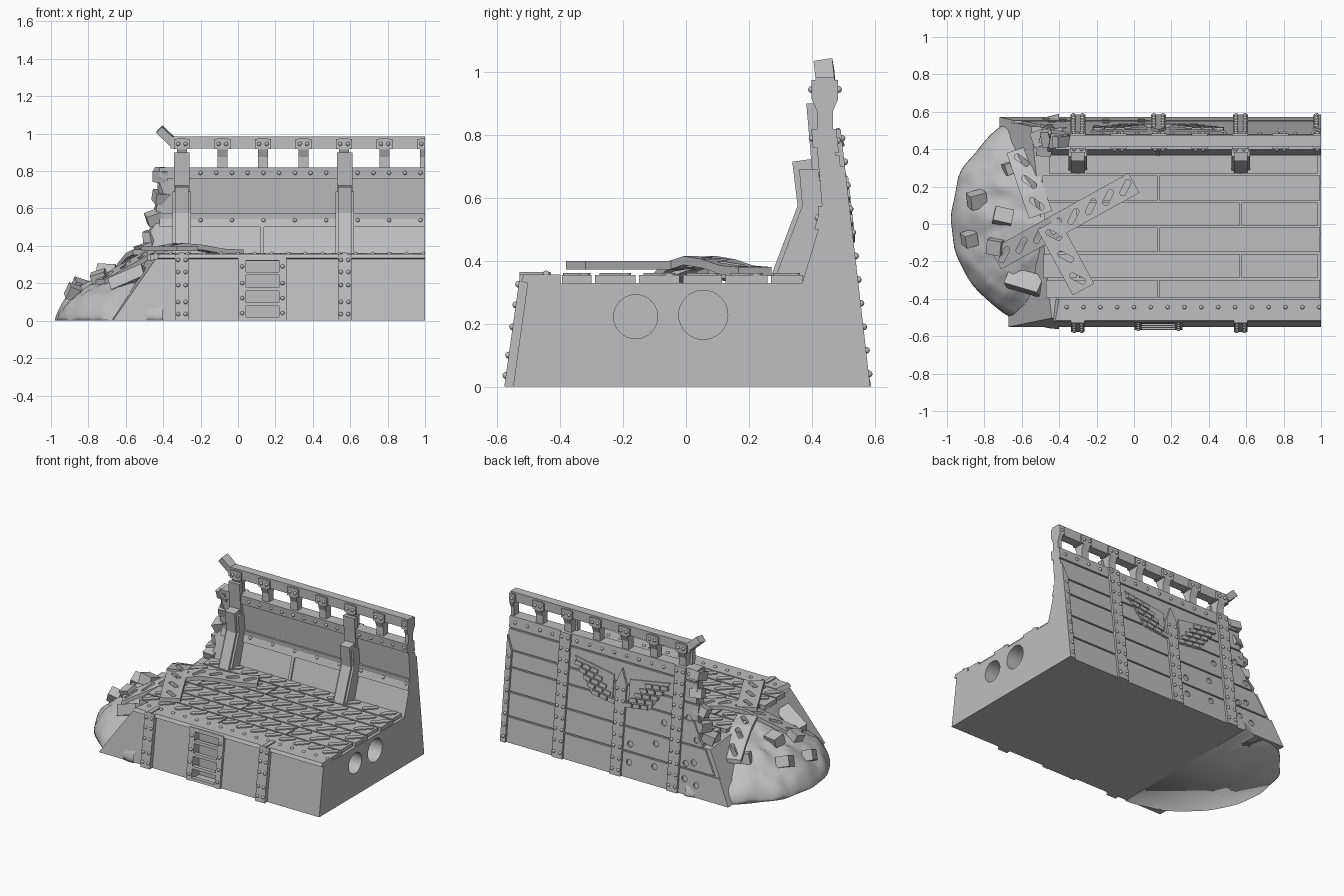
import bpy, bmesh, math, random
from mathutils import Vector, Matrix, Euler, noise

random.seed(4)
if "Cube" in bpy.data.objects:
    bpy.data.objects.remove(bpy.data.objects["Cube"])

stone = bpy.data.materials.new("stone grey")
stone.use_nodes = True
GREY = (0.52, 0.52, 0.52, 1)
stone.diffuse_color = GREY
stone.node_tree.nodes["Principled BSDF"].inputs["Base Color"].default_value = GREY


# ---- helpers ----
def finish(bm, name, smooth=False):
    bmesh.ops.recalc_face_normals(bm, faces=bm.faces[:])
    for f in bm.faces:
        f.smooth = smooth
    me = bpy.data.meshes.new(name)
    bm.to_mesh(me)
    bm.free()
    me.materials.append(stone)
    ob = bpy.data.objects.new(name, me)
    bpy.context.collection.objects.link(ob)
    return ob


def loft(bm, a, b):
    va, vb = [bm.verts.new(p) for p in a], [bm.verts.new(p) for p in b]
    bm.faces.new(va)
    bm.faces.new(vb[::-1])
    for i in range(len(va)):
        j = (i + 1) % len(va)
        bm.faces.new((va[i], vb[i], vb[j], va[j]))


def side_prism(bm, pts, x0, x1):
    """Extrude a (y, z) profile along x; x0 may be a list for a ragged end."""
    xs = x0 if isinstance(x0, list) else [x0] * len(pts)
    loft(bm, [(x, y, z) for x, (y, z) in zip(xs, pts)], [(x1, y, z) for y, z in pts])


def box(bm, c, s, rot=(0, 0, 0)):
    m = Matrix.LocRotScale(Vector(c), Euler(rot), Vector(s))
    bmesh.ops.create_cube(bm, size=1, matrix=m)


def slot(bm, x, y, half, w, z0, z1, ang=math.pi / 4):
    """Rounded diagonal slot shape."""
    ring = []
    for k in range(12):
        a = math.tau * (k + 0.5) / 12
        u, v = w * math.cos(a) + math.copysign(half, math.cos(a)), w * math.sin(a)
        ring.append((x + u * math.cos(ang) - v * math.sin(ang), y + u * math.sin(ang) + v * math.cos(ang)))
    loft(bm, [(p, q, z0) for p, q in ring], [(p, q, z1) for p, q in ring])


def cylinder(bm, c, r, depth, axis):
    rot = Vector((0, 0, 1)).rotation_difference(Vector(axis)).to_matrix().to_4x4()
    bmesh.ops.create_cone(bm, cap_ends=True, segments=32, radius1=r, radius2=r, depth=depth,
                          matrix=Matrix.Translation(c) @ rot)


def cut(ob, bm):
    tool = finish(bm, "cutter")
    mod = ob.modifiers.new("cut", 'BOOLEAN')
    mod.operation, mod.solver, mod.object = 'DIFFERENCE', 'EXACT', tool
    dg = bpy.context.evaluated_depsgraph_get()
    ob.data = bpy.data.meshes.new_from_object(ob.evaluated_get(dg))
    ob.modifiers.clear()
    bpy.data.objects.remove(tool)


def front_y(z): return -0.55 + 0.14 * z
def back_y(z): return 0.56 - 0.115 * z
def inner_y(z): return 0.37 + 0.3 * (z - 0.33) if z < 0.545 else 0.435 - 0.085 * (z - 0.545)


def strip(bm, face_y, zs, out, x0, x1):
    """Slab lying on a sloped face, standing out by 'out'."""
    pts = [(face_y(z) + out, z) for z in zs]
    side_prism(bm, pts + [(face_y(z) - out * 0.5, z) for z in zs[::-1]], x0, x1)


rivets = []
BAYS = (-0.3, 0.57)

# ---- base with pipe sockets and vent recess ----
bm = bmesh.new()
side_prism(bm, [(front_y(0), 0), (front_y(0.33), 0.33), (back_y(0.33), 0.33), (back_y(0), 0)],
           [-0.67, -0.44, -0.55, -0.72], 1)
base = finish(bm, "base")
bm = bmesh.new()
cylinder(bm, (1, -0.16, 0.222), 0.07, 0.24, (1, 0, 0))
cylinder(bm, (1, 0.055, 0.228), 0.078, 0.24, (1, 0, 0))
box(bm, (0.13, -0.53, 0.165), (0.18, 0.1, 0.31))
cut(base, bm)

# ---- leaning rear wall with broken end ----
bm = bmesh.new()
zs = [0.33, 0.43, 0.48, 0.545, 0.6, 0.68, 0.74, 0.82]
ragged = [-0.48, -0.45, -0.47, -0.42, -0.44, -0.4, -0.42, -0.41]
side_prism(bm, [(inner_y(z), z) for z in zs] + [(back_y(z), z) for z in zs[::-1]],
           ragged + [x - 0.01 for x in ragged[::-1]], 1)
finish(bm, "rear_wall")

# ---- inner bands, seam bar and bay braces ----
bm = bmesh.new()
strip(bm, inner_y, [0.5, 0.545, 0.575], -0.013, -0.42, 1)
strip(bm, inner_y, [0.76, 0.82], -0.013, -0.42, 1)
strip(bm, inner_y, [0.335, 0.5], -0.01, 0.12, 0.14)
finish(bm, "inner_bands")
for i in range(15):
    x = -0.2 + i * 0.084
    rivets.append((x, inner_y(0.79) - 0.013, 0.79))
    if i % 2 == 0:
        rivets.append((x, inner_y(0.54) - 0.013, 0.537))
bm = bmesh.new()
for x in BAYS:
    side_prism(bm, [(0.27, 0.35), (0.355, 0.575), (0.338, 0.715), (0.41, 0.725), (0.44, 0.56), (0.38, 0.35)],
               x - 0.036, x + 0.036)
    side_prism(bm, [(0.285, 0.35), (0.37, 0.575), (0.36, 0.69), (0.42, 0.69), (0.44, 0.56), (0.38, 0.35)],
               x - 0.05, x + 0.05)
    strip(bm, inner_y, [0.69, 0.9], -0.022, x - 0.042, x + 0.042)
finish(bm, "inner_braces")

# ---- top rail, posts and snapped end ----
bm = bmesh.new()
box(bm, (0.32, 0.442, 0.953), (1.36, 0.06, 0.064))
box(bm, (-0.385, 0.442, 0.99), (0.1, 0.06, 0.045), (0.2, 0.75, 0.1))
for i in range(7):
    x = -0.3 + i * 0.2167
    r = min(x + 0.042, 1)
    y = 0.442
    side_prism(bm, [(y - 0.042, 0.915), (y - 0.042, 0.975), (y + 0.042, 0.975), (y + 0.042, 0.915),
                    (y + 0.025, 0.875), (y + 0.025, 0.8), (y - 0.025, 0.8), (y - 0.025, 0.875)],
               x - 0.026, min(x + 0.026, 1))
    box(bm, ((x - 0.042 + r) / 2, y, 0.945), (r - x + 0.042, 0.084, 0.055))
    for dx in (-0.02, 0.02):
        if x + dx < 1:
            rivets += [(x + dx, y + s * 0.043, 0.945) for s in (-1, 1)]
finish(bm, "top_rail")

# ---- back cladding with shot holes ----
bm = bmesh.new()
rows = [(0, 0.165), (0.175, 0.325), (0.335, 0.485), (0.495, 0.595), (0.605, 0.735), (0.745, 0.82)]
lefts = [-0.72, -0.6, -0.5, -0.45, -0.43, -0.42]
for (a, b), x in zip(rows, lefts):
    side_prism(bm, [(back_y(a) + 0.012, a), (back_y(b) + 0.012, b), (back_y(b) - 0.005, b), (back_y(a) - 0.005, a)],
               [x, x + 0.08 if a < 0.4 else x, x + 0.08 if a < 0.4 else x, x], 1)
cladding = finish(bm, "back_cladding")
bm = bmesh.new()
for x, z in [(0.04, 0.1), (-0.15, 0.27), (-0.38, 0.5), (-0.15, 0.12), (0.04, 0.22), (-0.38, 0.2),
             (-0.44, 0.22), (-0.38, 0.1), (-0.47, 0.08), (-0.45, 0.37), (-0.2, 0.42)]:
    cylinder(bm, (x, back_y(z), z), 0.02, 0.06, (0, 1, 0.1))
cut(cladding, bm)

# ---- back pilasters: two full height, two pointed ----
bm = bmesh.new()
for x, top in [(-0.3, 0.82), (0.57, 0.82), (0.13, 0.6), (1, 0.6)]:
    r = min(x + 0.04, 1)
    strip(bm, back_y, [0, top], 0.026, x - 0.04, r)
    if top < 0.8:
        tri = [(x - 0.04, 0.6), (min(x + 0.04, 1), 0.6), (x, 0.7)]
        loft(bm, [(p, back_y(z) + 0.026, z) for p, z in tri], [(p, back_y(z), z) for p, z in tri])
    z = 0.04
    while z < top:
        rivets += [(x + d, back_y(z) + 0.027, z) for d in (-0.024, 0.024) if x + d < 1]
        z += 0.075
for i in range(15):
    rivets.append((-0.36 + i * 0.094, back_y(0.78) + 0.012, 0.782))
finish(bm, "back_pilasters")

# ---- stepped relief panels on the back ----
bm = bmesh.new()
for s in (-1, 1):
    quad = [(0.06, 0.48), (0.22, 0.48), (0.36, 0.69), (0.06, 0.64)]
    loft(bm, [(0.13 + s * p, back_y(z) + 0.02, z) for p, z in quad],
         [(0.13 + s * p, back_y(z), z) for p, z in quad])
    for i in range(5):
        z, end = 0.49 + 0.04 * i, 0.21 + 0.035 * i
        for k in range(3):
            box(bm, (0.13 + s * (end - 0.025 - 0.06 * k), back_y(z) + 0.022, z - 0.008 * k),
                (0.05, 0.02, 0.027), (0.115, -s * 0.15, 0))
finish(bm, "relief_panels")

# ---- front lip, pilasters and slatted vent ----
bm = bmesh.new()
side_prism(bm, [(-0.525, 0.335), (-0.515, 0.357), (-0.4, 0.357), (-0.4, 0.325), (-0.49, 0.325)],
           [-0.43, -0.42, -0.4, -0.42, -0.43], 1)
finish(bm, "front_lip")
rivets += [(-0.36 + i * 0.09, -0.445, 0.358) for i in range(16)]
bm = bmesh.new()
for x in BAYS:
    strip(bm, front_y, [0, 0.357], -0.028, x - 0.036, x + 0.036)
    box(bm, (x, -0.48, 0.358), (0.03, 0.1, 0.014))
    rivets += [(x + d, front_y(z) - 0.028, z) for d in (-0.02, 0.02) for z in (0.035, 0.1, 0.19, 0.26, 0.325)]
finish(bm, "front_pilasters")
bm = bmesh.new()
for x in (0.022, 0.238):
    strip(bm, front_y, [0, 0.34], -0.018, x - 0.02, x + 0.02)
    rivets += [(x, front_y(z) - 0.018, z) for z in (0.04, 0.12, 0.2, 0.29)]
strip(bm, front_y, [0.322, 0.345], -0.025, 0, 0.26)
for z in (0.002, 0.078, 0.16, 0.243):
    strip(bm, front_y, [z, z + 0.018], -0.018, 0.03, 0.23)
finish(bm, "front_vent")

# ---- deck plates with raised tread ----
bm = bmesh.new()
edges = [-0.4, -0.295, -0.155, -0.015, 0.12, 0.265, 0.375]
for r, (a, b) in enumerate(zip(edges, edges[1:])):
    seams = [random.uniform(-0.5, -0.4), 0.13, 1] if r % 2 == 0 else [random.uniform(-0.5, -0.4), -0.3, 0.57, 0.985]
    for x0, x1 in zip(seams, seams[1:]):
        box(bm, ((x0 + x1) / 2, (a + b) / 2, 0.338), (x1 - x0 - 0.01, b - a - 0.01, 0.032))
        n = int((x1 - x0 - 0.06) / 0.093)
        for i in range(n):
            slot(bm, x0 + (x1 - x0) * (i + 0.5) / n, (a + b) / 2, 0.045 if b - a > 0.12 else 0.034, 0.019, 0.35, 0.361)
finish(bm, "deck_plates")


# ---- loose bent planks with slots ----
def plank(name, start, end, heights, width):
    a, b = Vector(start), Vector(end)
    n, length = len(heights), (b - a).length
    path = [(length * i / (n - 1), z) for i, z in enumerate(heights)]
    prof = path + [(u, z - 0.028) for u, z in path[::-1]]
    body = bmesh.new()
    loft(body, [(u, -width / 2, z) for u, z in prof], [(u, width / 2, z) for u, z in prof])
    ob = finish(body, name)
    tool = bmesh.new()
    count = int(length / 0.1)
    for i in range(count):
        slot(tool, length * (i + 0.5) / count, 0, 0.03, 0.016, -0.1, 0.8, 0.6)
    cut(ob, tool)
    ob.data.transform(Matrix.Translation((a.x, a.y, 0)) @ Matrix.Rotation(math.atan2(b.y - a.y, b.x - a.x), 4, 'Z'))


plank("long_plank", (-0.74, -0.19), (0, 0.22), [0.22, 0.28, 0.34, 0.395, 0.415, 0.405, 0.385, 0.38], 0.12)
plank("rear_plank", (-0.62, 0.4), (-0.5, 0.05), [0.24, 0.31, 0.36, 0.38], 0.13)
plank("front_plank", (-0.46, 0.0), (-0.27, -0.35), [0.4, 0.4, 0.4], 0.13)

# ---- rubble mound at the broken end ----
bm = bmesh.new()
RINGS, STEPS = 22, 48


def mound_z(x, y):
    r = min(1, math.hypot((x + 0.4) / 0.58, (y - 0.02) / 0.57))
    return 0.36 * (1 - r) ** 0.5


grid = []
for i in range(RINGS + 1):
    row = []
    for j in range(STEPS + 1):
        t = math.pi * (0.5 + j / STEPS)
        r = math.sin(math.pi / 2 * i / RINGS)
        x, y = -0.4 + 0.58 * r * math.cos(t), 0.02 + 0.57 * r * math.sin(t)
        p = Vector((x, y, 0))
        k = 1 + 0.05 * noise.noise(p * 5) * r
        z = mound_z(x, y) + (0.035 * noise.noise(p * 7) + 0.02 * noise.noise(p * 17)) * (i < RINGS) * min(1, i / 4)
        row.append(bm.verts.new((-0.4 + (x + 0.4) * k, y * k, max(0, min(z, 0.36)))))
    grid.append(row)
for i in range(RINGS):
    for j in range(STEPS):
        bm.faces.new((grid[i][j], grid[i + 1][j], grid[i + 1][j + 1], grid[i][j + 1]))
bm.faces.new([bm.verts.new((v.co.x, v.co.y, 0)) for v in grid[-1]])
bmesh.ops.remove_doubles(bm, verts=bm.verts[:], dist=0.0005)
finish(bm, "rubble_mound", True)

# ---- loose blocks on the mound and along the broken wall ----
bm = bmesh.new()
for x, y, sx, sy in [(-0.84, 0.13, 0.09, 0.08), (-0.7, 0.04, 0.1, 0.08), (-0.58, -0.31, 0.2, 0.1),
                     (-0.88, -0.08, 0.07, 0.07), (-0.74, -0.12, 0.08, 0.08), (-0.66, 0.3, 0.07, 0.06)]:
    box(bm, (x, y, mound_z(x, y) + 0.01), (sx, sy, 0.07), [random.uniform(-0.5, 0.5) for _ in range(3)])
for x, y, z in [(-0.45, 0.46, 0.55), (-0.46, 0.47, 0.45), (-0.5, 0.46, 0.38), (-0.41, 0.45, 0.78),
                (-0.41, 0.46, 0.66), (-0.48, 0.41, 0.36)]:
    box(bm, (x, y, z), (0.08, 0.085, 0.06), [random.uniform(-0.4, 0.4) for _ in range(3)])
finish(bm, "loose_blocks")

# ---- rivets ----
bm = bmesh.new()
for p in rivets:
    bmesh.ops.create_icosphere(bm, subdivisions=2, radius=0.011, matrix=Matrix.Translation(p))
finish(bm, "rivets", True)
